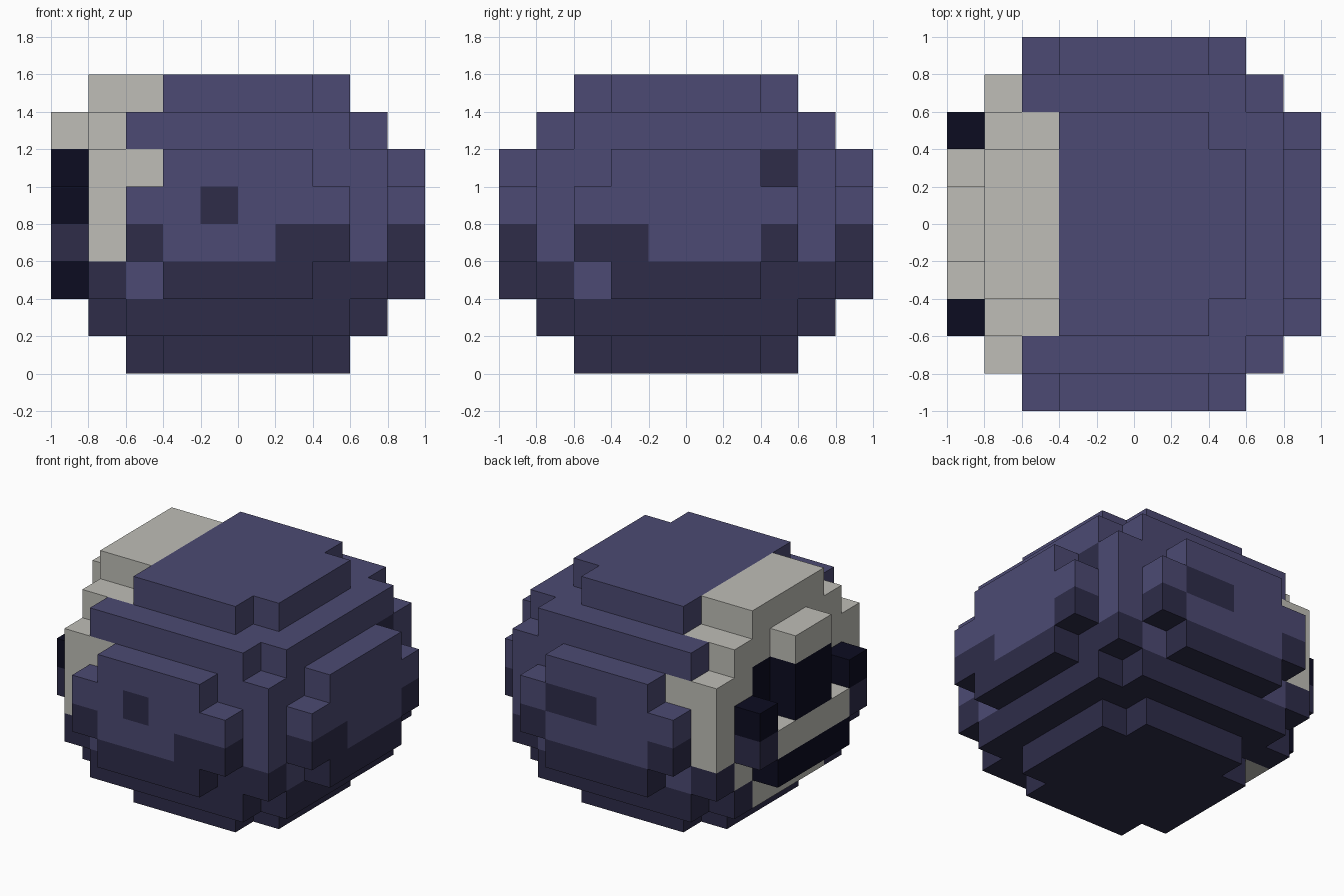
import bpy
import bmesh
from mathutils import Vector

cube = bpy.data.objects.get("Cube")
if cube:
    bpy.data.objects.remove(cube, do_unlink=True)

CELL = 0.2
BLUE, DARK, BEIGE, NAVY = range(4)


def linear(c):
    c /= 255
    return c / 12.92 if c <= 0.04045 else ((c + 0.055) / 1.055) ** 2.4


def material(name, r, g, b):
    mat = bpy.data.materials.new(name)
    mat.use_nodes = True
    colour = (linear(r), linear(g), linear(b), 1)
    mat.diffuse_color = colour
    mat.node_tree.nodes["Principled BSDF"].inputs["Base Color"].default_value = colour
    return mat


materials = [
    material("slate blue", 76, 74, 115),
    material("dark slate", 46, 44, 73),
    material("warm grey", 191, 190, 183),
    material("midnight navy", 12, 12, 33),
]

cells = {}


def fill(part, colour, xs, ys, zs, mirror=False):
    """Fill a block of cells; mirror repeats it across the y axis."""
    spans = [ys, (-ys[1], -ys[0])] if mirror else [ys]
    for y0, y1 in spans:
        for x in range(*xs):
            for y in range(y0, y1):
                for z in range(*zs):
                    cells[x, y, z] = (part, colour)


# Rounded body: caps, stepped shoulders and a wide middle
for colour, cap, shoulder in ((DARK, 0, 1), (BLUE, 7, 6)):
    fill("body", colour, (-2, 2), (-3, 3), (cap, cap + 1))
    fill("body", colour, (-3, 3), (-2, 2), (cap, cap + 1))
    fill("body", colour, (-3, 3), (-4, 4), (shoulder, shoulder + 1))
    fill("body", colour, (-4, 4), (-3, 3), (shoulder, shoulder + 1))
fill("body", DARK, (-4, 4), (-4, 4), (2, 3))
fill("body", BLUE, (-4, 4), (-4, 4), (3, 6))

# Stray patches on the body beside the panels
fill("body", BLUE, (-3, -2), (-4, -3), (2, 3), mirror=True)
fill("body", BLUE, (2, 3), (3, 4), (2, 3))
fill("body", BLUE, (3, 4), (-3, -2), (2, 3))
fill("body", DARK, (3, 4), (2, 3), (5, 6))


# Raised panels: cross shape, dark lower half, light tongue and a spot
def panel(part, axis, level, tongue, spot=None):
    def block(colour, span, zs):
        side = (level, level + 1)
        xs, ys = (side, span) if axis == "x" else (span, side)
        fill(part, colour, xs, ys, zs)

    block(DARK, (-2, 2), (2, 3))
    block(DARK, (-3, 3), (3, 4))
    block(BLUE, tongue, (3, 4))
    block(BLUE, (-3, 3), (4, 5))
    block(BLUE, (-2, 2), (5, 6))
    if spot:
        block(DARK, spot, (4, 5))


panel("front_panel", "y", -5, (-2, 1), (-1, 0))
panel("back_panel", "y", 4, (-2, 2), (0, 2))
panel("left_panel", "x", 4, (-1, 2))

# Pale surround of the eye side
fill("eye_surround", BEIGE, (-4, -2), (-2, 2), (7, 8))
fill("eye_surround", BEIGE, (-4, -2), (2, 3), (6, 7), mirror=True)
fill("eye_surround", BEIGE, (-4, -3), (-3, 3), (6, 7))
fill("eye_surround", BEIGE, (-4, -3), (3, 4), (3, 6), mirror=True)
fill("eye_surround", BEIGE, (-3, -2), (3, 4), (5, 6), mirror=True)
fill("eye_surround", BEIGE, (-4, -3), (-3, 3), (2, 6))
fill("eye_surround", BEIGE, (-4, -3), (-2, 2), (1, 2))

# Eye: recess, pupil, lids and corner blocks
fill("eye", NAVY, (-4, -3), (1, 2), (4, 6), mirror=True)
fill("eye", NAVY, (-5, -4), (-1, 1), (4, 6))
fill("eye", NAVY, (-5, -4), (2, 3), (4, 5), mirror=True)
fill("eye", DARK, (-5, -4), (2, 3), (3, 4), mirror=True)
fill("eye", NAVY, (-5, -4), (-2, 2), (2, 3))
fill("upper_lid", BEIGE, (-5, -4), (-1, 1), (6, 7))
fill("lower_lid", BEIGE, (-5, -4), (-2, 2), (3, 4))


# Turn the exposed cell sides of each part into a mesh
def build(part):
    bm = bmesh.new()
    for cell, (owner, colour) in cells.items():
        if owner != part:
            continue
        centre = Vector(cell) + Vector((0.5, 0.5, 0.5))
        for axis in range(3):
            for sign in (-1, 1):
                normal = Vector((0, 0, 0))
                normal[axis] = sign
                if tuple(int(c) for c in Vector(cell) + normal) in cells:
                    continue
                u = Vector((normal.y, normal.z, normal.x))
                v = normal.cross(u)
                corners = [centre + (normal + a * u + b * v) / 2
                           for a, b in ((-1, -1), (1, -1), (1, 1), (-1, 1))]
                face = bm.faces.new([bm.verts.new(c * CELL) for c in corners])
                face.material_index = colour
    bmesh.ops.remove_doubles(bm, verts=bm.verts, dist=0.001)
    mesh = bpy.data.meshes.new(part)
    bm.to_mesh(mesh)
    bm.free()
    for mat in materials:
        mesh.materials.append(mat)
    bpy.context.collection.objects.link(bpy.data.objects.new(part, mesh))


for part in sorted({owner for owner, _ in cells.values()}):
    build(part)
